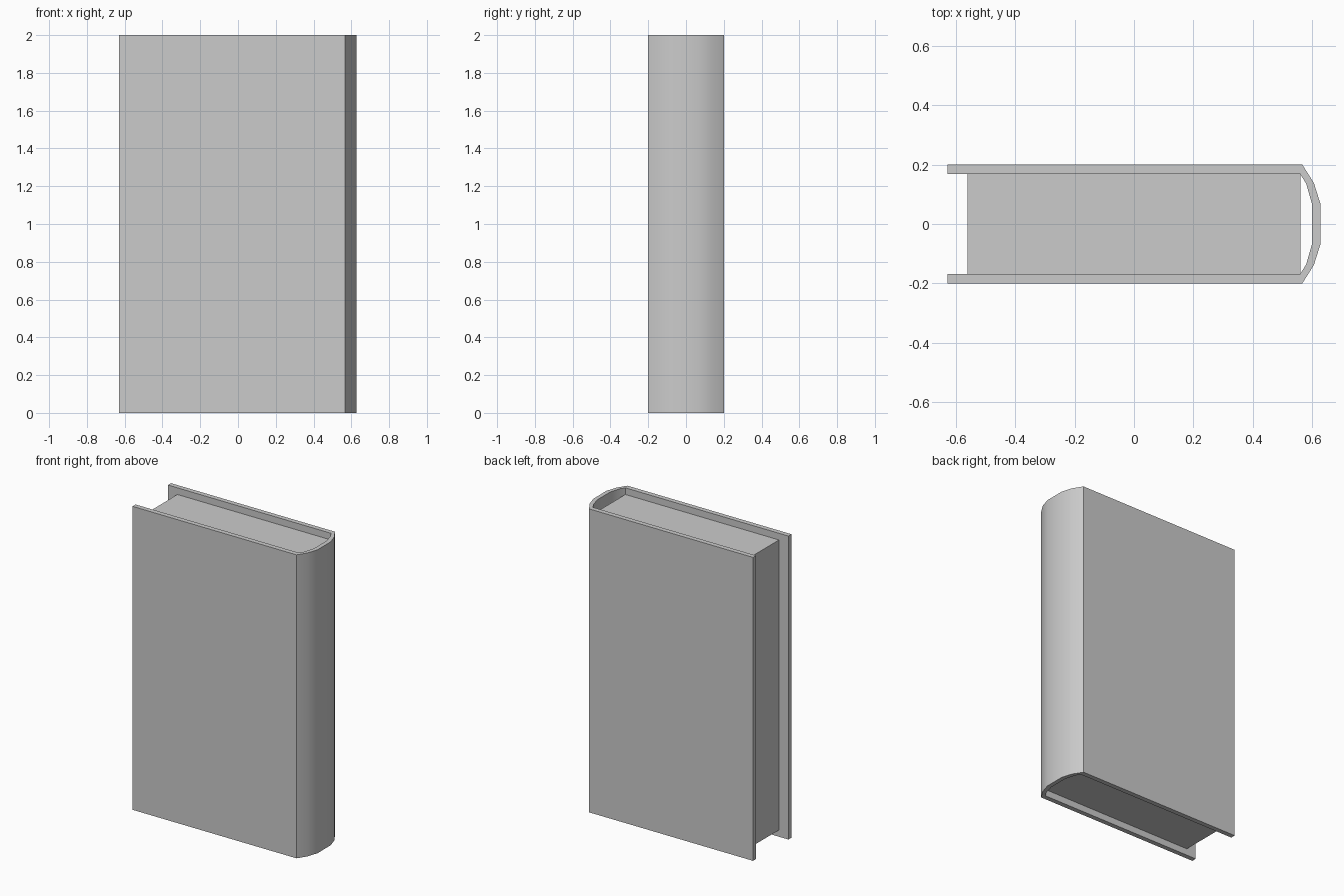
import bpy, bmesh, math

if "Cube" in bpy.data.objects:
    bpy.data.objects.remove(bpy.data.objects["Cube"])


def extrude_profile(name, points, z0, z1):
    """Solid made by extruding a closed xy profile from z0 to z1."""
    bm = bmesh.new()
    face = bm.faces.new([bm.verts.new((x, y, z0)) for x, y in points])
    ext = bmesh.ops.extrude_face_region(bm, geom=[face], use_keep_orig=True)
    top = [g for g in ext["geom"] if isinstance(g, bmesh.types.BMVert)]
    bmesh.ops.translate(bm, verts=top, vec=(0, 0, z1 - z0))
    bmesh.ops.recalc_face_normals(bm, faces=bm.faces)
    mesh = bpy.data.meshes.new(name)
    bm.to_mesh(mesh)
    bm.free()
    obj = bpy.data.objects.new(name, mesh)
    bpy.context.collection.objects.link(obj)
    return obj


def mirrored(half):
    """Continue a half profile with its reflection across y = 0."""
    return half + [(x, -y) for x, y in reversed(half)]


# Cover: two boards joined by a rounded spine, one bent sheet
outer = mirrored([(-0.629, 0.20), (0.567, 0.20), (0.606, 0.138), (0.628, 0.068)])
inner = mirrored([(-0.629, 0.168), (0.56, 0.168), (0.58, 0.136), (0.60, 0.066)])
cover = extrude_profile("cover", outer + inner[::-1], 0, 2)

# Smooth the spine, keep the hinge and rim edges sharp
bpy.context.view_layer.objects.active = cover
cover.select_set(True)
bpy.ops.object.shade_smooth_by_angle(angle=math.radians(25))

# Page block, set back from the cover on three sides
extrude_profile("pages", mirrored([(-0.56, 0.168), (0.56, 0.168)]), 0.044, 1.956)
